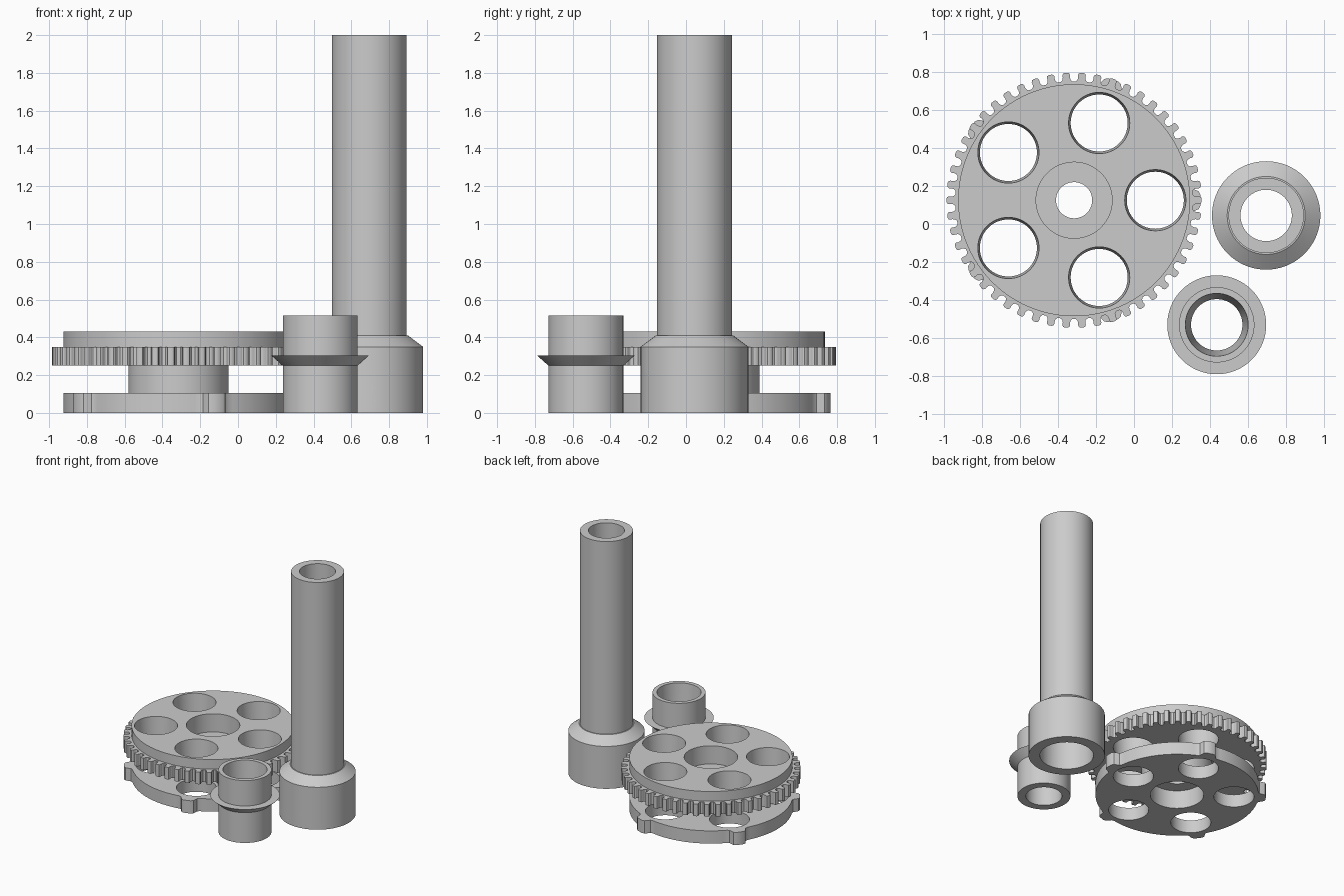
import bpy, bmesh, math
from math import cos, sin, pi, tau, radians

if "Cube" in bpy.data.objects:
    bpy.data.objects.remove(bpy.data.objects["Cube"], do_unlink=True)

grey = bpy.data.materials.new("plain grey")
grey.use_nodes = True
grey.diffuse_color = (0.6, 0.6, 0.6, 1)
grey.node_tree.nodes["Principled BSDF"].inputs["Base Color"].default_value = (0.6, 0.6, 0.6, 1)


def finish(bm, name):
    bmesh.ops.recalc_face_normals(bm, faces=bm.faces[:])
    mesh = bpy.data.meshes.new(name)
    bm.to_mesh(mesh)
    bm.free()
    mesh.materials.append(grey)
    obj = bpy.data.objects.new(name, mesh)
    bpy.context.collection.objects.link(obj)
    return obj


def lathe(name, centre, profile, closed=True, segments=96):
    """Spin (radius, z) points; an open profile is capped into a solid."""
    bm = bmesh.new()
    rings = [[bm.verts.new((centre[0] + r * cos(tau * i / segments),
                            centre[1] + r * sin(tau * i / segments), z))
              for i in range(segments)] for r, z in profile]
    pairs = list(zip(rings, rings[1:]))
    if closed:
        pairs.append((rings[-1], rings[0]))
    else:
        bm.faces.new(rings[0])
        bm.faces.new(rings[-1])
    for a, b in pairs:
        for i in range(segments):
            j = (i + 1) % segments
            bm.faces.new((a[i], a[j], b[j], b[i]))
    return finish(bm, name)


def polar_plate(name, centre, outline, bottom, top):
    """Extrude an outline of (radius, angle) points."""
    bm = bmesh.new()
    face = bm.faces.new([bm.verts.new((centre[0] + r * cos(a), centre[1] + r * sin(a), bottom))
                         for r, a in outline])
    grown = bmesh.ops.extrude_face_region(bm, geom=[face])["geom"]
    verts = [v for v in grown if isinstance(v, bmesh.types.BMVert)]
    bmesh.ops.translate(bm, verts=verts, vec=(0, 0, top - bottom))
    return finish(bm, name)


def combine(target, tool, operation):
    bpy.context.view_layer.objects.active = target
    mod = target.modifiers.new("cut", "BOOLEAN")
    mod.operation, mod.solver, mod.object = operation, "EXACT", tool
    bpy.ops.object.modifier_apply(modifier=mod.name)
    bpy.data.objects.remove(tool, do_unlink=True)


def smooth(obj):
    bpy.ops.object.select_all(action="DESELECT")
    obj.select_set(True)
    bpy.context.view_layer.objects.active = obj
    bpy.ops.object.shade_smooth_by_angle(angle=radians(30))


# Toothed pulley: lower plate with five rounded lugs
wheel = (-0.315, 0.125)
disc_r = 0.61
lug = [(-0.08, 0), (-0.062, 0.008), (-0.052, 0.03), (-0.043, 0.047), (-0.025, 0.056)]
lug += [(-t, h) for t, h in reversed(lug)]
outline = []
for k in range(5):
    mid = k * tau / 5
    outline += [(disc_r + h, mid + t / disc_r) for t, h in lug]
    outline += [(disc_r, mid + radians(10 + 4 * i)) for i in range(14)]
pulley = polar_plate("toothed_pulley", wheel, outline, 0, 0.105)

# Pulley hub, tooth ring and upper disc
combine(pulley, lathe("hub", wheel, [(0.265, 0.05), (0.265, 0.3)], False), "UNION")
teeth = 50
tooth = [(-0.38, 0.625), (-0.27, 0.634), (-0.23, 0.648), (-0.25, 0.658), (-0.2, 0.667), (-0.1, 0.671)]
tooth += [(-t, r) for t, r in reversed(tooth)]
ring = [(r, (k + t) * tau / teeth) for k in range(teeth) for t, r in tooth]
combine(pulley, polar_plate("tooth_ring", wheel, ring, 0.25, 0.35), "UNION")
combine(pulley, lathe("upper_disc", wheel, [(disc_r, 0.3), (disc_r, 0.43)], False), "UNION")

# Pulley lightening holes, bearing seats and axle hole
for k in range(5):
    a = k * tau / 5
    spot = (wheel[0] + 0.427 * cos(a), wheel[1] + 0.427 * sin(a))
    hole = [(0.15, -0.05), (0.15, 0.25), (0.161, 0.43), (0.163, 0.46)]
    combine(pulley, lathe("hole_cutter", spot, hole, False, 64), "DIFFERENCE")
bore = [(0.2, -0.05), (0.2, 0.15), (0.095, 0.15), (0.095, 0.28), (0.2, 0.28), (0.2, 0.5)]
combine(pulley, lathe("bore_cutter", wheel, bore, False), "DIFFERENCE")
smooth(pulley)

# Flanged sleeve
smooth(lathe("flanged_sleeve", (0.435, -0.53), [
    (0.135, 0), (0.198, 0), (0.198, 0.25), (0.26, 0.305), (0.198, 0.305),
    (0.198, 0.515), (0.165, 0.515), (0.15, 0.27), (0.135, 0.1)]))

# Tall tube with a wider socket at its foot
post = (0.695, 0.045)
tube = lathe("tall_tube", post, [
    (0.2, 0), (0.285, 0), (0.285, 0.35), (0.205, 0.41), (0.198, 0.41),
    (0.198, 2), (0.135, 2), (0.135, 0.25), (0.2, 0.25)])

# Set screw hole through the front of the socket
bm = bmesh.new()
bmesh.ops.create_cone(bm, cap_ends=True, segments=32, radius1=0.048, radius2=0.048, depth=0.3)
for v in bm.verts:
    x, y, z = v.co
    v.co = (post[0] + x, post[1] - 0.25 + z, 0.09 + y)
combine(tube, finish(bm, "screw_hole_cutter"), "DIFFERENCE")
smooth(tube)
